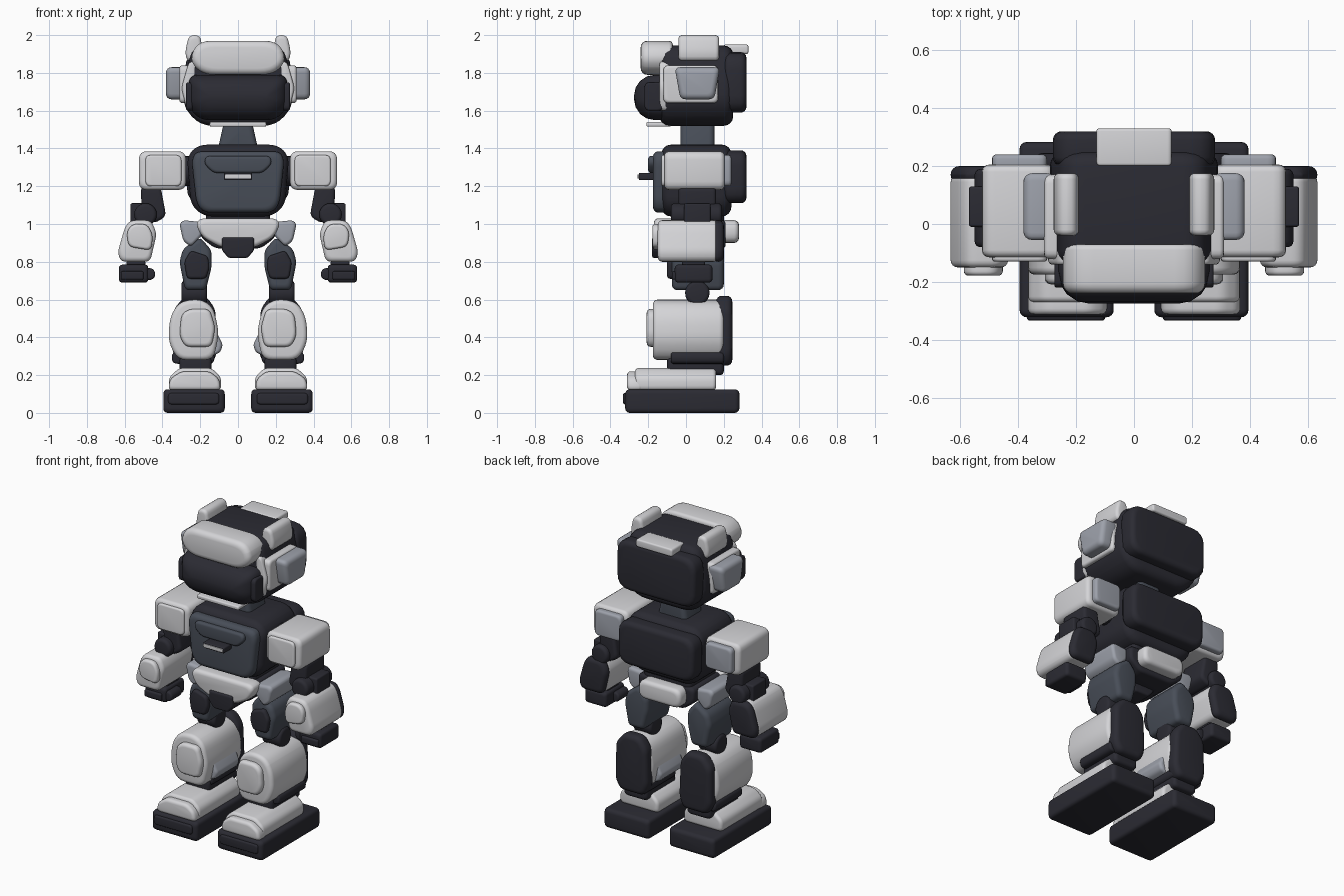
import bpy, bmesh, math
from mathutils import Vector

cube = bpy.data.objects.get("Cube")
if cube:
    bpy.data.objects.remove(cube, do_unlink=True)


def material(name, red, green, blue):
    mat = bpy.data.materials.new(name)
    mat.use_nodes = True
    mat.diffuse_color = (red, green, blue, 1)
    mat.node_tree.nodes["Principled BSDF"].inputs["Base Color"].default_value = (red, green, blue, 1)
    return mat


light = material("light_shell", .66, .66, .68)
grey = material("blue_grey", .34, .36, .41)
slate = material("slate", .065, .076, .098)
dark = material("charcoal", .024, .024, .033)


# Outline helpers
def box(left, right, low, high):
    return [(left, low), (right, low), (right, high), (left, high)]


def centred(half, low, high):
    return box(-half, half, low, high)


def symmetric(points):
    return points + [(-a, b) for a, b in reversed(points)]


def disc(a, b, radius, sides=20):
    turn = math.tau / sides
    return [(a + radius * math.cos(i * turn), b + radius * math.sin(i * turn)) for i in range(sides)]


def rounded(points, radius, steps=4):
    """Replace every corner with a short curve."""
    result = []
    for i, point in enumerate(points):
        corner = Vector(point)
        ends = []
        for other in (points[i - 1], points[(i + 1) % len(points)]):
            edge = Vector(other) - corner
            ends.append(corner + edge.normalized() * min(radius, edge.length * .48))
        for s in range(steps + 1):
            t = s / steps
            result.append(ends[0] * (1 - t) ** 2 + corner * 2 * t * (1 - t) + ends[1] * t * t)
    return result


def slab(name, outline, near, far, mat, corner=.03, bevel=.02, back=None, axis="y", side=1):
    """Extrude a rounded outline along an axis, easing both end caps."""
    pts = rounded(outline, corner) if corner else [Vector(p) for p in outline]
    lo = Vector([min(p[k] for p in pts) for k in (0, 1)])
    hi = Vector([max(p[k] for p in pts) for k in (0, 1)])
    mid, half = (lo + hi) / 2, (hi - lo) / 2
    back = bevel if back is None else back
    steps = 4
    arc = [math.pi / 2 * s / steps for s in range(steps + 1)]
    rings = [(near + bevel * (1 - math.sin(a)), bevel * (1 - math.cos(a))) for a in reversed(arc)]
    rings = rings[::-1]
    rings = [(near + bevel * (1 - math.cos(a)), bevel * (1 - math.sin(a))) for a in arc]
    rings += [(far - back * (1 - math.cos(a)), back * (1 - math.sin(a))) for a in reversed(arc)]
    bm = bmesh.new()
    loops = []
    for depth, inset in rings:
        loop = []
        for p in pts:
            a, b = [mid[k] + (p[k] - mid[k]) * max(half[k] - inset, .002) / half[k] for k in (0, 1)]
            x, y, z = {"y": (a, depth, b), "x": (depth, a, b), "z": (a, b, depth)}[axis]
            loop.append(bm.verts.new((x * side, y, z)))
        loops.append(loop)
    for one, two in zip(loops, loops[1:]):
        for i in range(len(pts)):
            bm.faces.new((one[i - 1], one[i], two[i], two[i - 1]))
    bm.faces.new(loops[0])
    bm.faces.new(loops[-1])
    bmesh.ops.recalc_face_normals(bm, faces=bm.faces)
    mesh = bpy.data.meshes.new(name)
    bm.to_mesh(mesh)
    bm.free()
    mesh.materials.append(mat)
    mesh.shade_smooth()
    mesh.set_sharp_from_angle(angle=math.radians(35))
    obj = bpy.data.objects.new(name, mesh)
    bpy.context.scene.collection.objects.link(obj)
    return obj


def pair(name, *args, **options):
    for label, side in (("left_", 1), ("right_", -1)):
        slab(label + name, *args, side=side, **options)


# Head
skull = symmetric([(.2, 1.52), (.29, 1.62), (.29, 1.74), (.24, 1.945)])
slab("head_core", skull, -.14, .25, dark, corner=.07, bevel=.05)
slab("head_back_plate", centred(.28, 1.59, 1.91), .2, .32, dark, corner=.09, bevel=.03)
slab("head_back_clip", centred(.13, 1.9, 1.95), .2, .33, light, corner=.015, bevel=.01)
brow = symmetric([(.19, 1.79), (.26, 1.87), (.21, 1.97)])
slab("forehead_guard", brow, -.24, -.07, light, corner=.07, bevel=.035, back=.02)
face = symmetric([(.2, 1.55), (.265, 1.62), (.26, 1.79)])
slab("visor", face, -.275, -.08, dark, corner=.05, bevel=.11, back=.01)
slab("chin_guard", centred(.15, 1.515, 1.54), -.21, -.08, light, corner=.01, bevel=.008)
pair("visor_tab", box(-.22, -.12, 1.6, 1.75), .24, .275, dark, bevel=.01, axis="x")
cheek = [(.22, 1.86), (.26, 1.86), (.3, 1.72), (.27, 1.6), (.23, 1.6)]
pair("cheek_guard", cheek, -.14, -.04, light, bevel=.015)
pair("ear_base", box(-.12, .17, 1.64, 1.84), .24, .31, light, bevel=.015, axis="x")
pod = [(-.03, 1.66), (.15, 1.66), (.18, 1.83), (-.06, 1.83)]
pair("ear_pod", pod, .27, .382, grey, bevel=.03, axis="x")
fin = [(.18, 1.87), (.27, 1.86), (.28, 1.91), (.26, 2), (.2, 2)]
pair("head_fin", fin, -.04, .175, light, bevel=.02)

# Neck and torso
neck = symmetric([(.11, 1.38), (.07, 1.56)])
slab("neck", neck, -.03, .15, slate, bevel=.03)
chest = symmetric([(.18, 1.04), (.25, 1.1), (.27, 1.36), (.21, 1.42)])
slab("torso", chest, -.13, .24, dark, corner=.05, bevel=.05)
front = symmetric([(.18, 1.06), (.22, 1.11), (.245, 1.34), (.22, 1.385)])
slab("chest_panel", front, -.175, -.08, slate, corner=.04, bevel=.03)
pocket = symmetric([(.13, 1.27), (.18, 1.32), (.17, 1.36)])
slab("chest_vent", pocket, -.2, -.15, slate, corner=.025, bevel=.015)
slab("chest_latch", centred(.075, 1.232, 1.27), -.25, -.15, dark, corner=.01, bevel=.006)
slab("latch_light", centred(.07, 1.24, 1.262), -.256, -.249, light, corner=.006, bevel=.002)
slab("backpack", centred(.27, 1.11, 1.39), .2, .32, dark, corner=.08, bevel=.03)
slab("waist", centred(.17, .98, 1.09), -.08, .2, dark, bevel=.03)

# Pelvis
slab("pelvis_core", symmetric([(.12, .87), (.2, .93), (.2, 1.02)]), -.1, .21, dark)
belt = symmetric([(.09, .875), (.19, .93), (.225, 1), (.2, 1.03)])
slab("front_belt", belt, -.17, -.06, light, corner=.035, bevel=.025)
crotch = symmetric([(.05, .82), (.085, .86), (.085, .93)])
slab("crotch_guard", crotch, -.18, .08, dark, corner=.012, bevel=.012)
slab("rear_belt", centred(.15, .9, 1.02), .18, .28, light, corner=.05, bevel=.025)
hip = [(.19, .94), (.25, .88), (.29, .91), (.31, 1), (.29, 1.02), (.19, 1.01)]
pair("hip_guard", hip, -.1, .17, grey, corner=.02, bevel=.02)

# Arms
pair("shoulder_joint", disc(.06, 1.28, .08), .22, .34, dark, corner=0, axis="x")
pair("shoulder_guard", box(.275, .525, 1.18, 1.385), -.115, .205, light, corner=.045, bevel=.025)
pair("shoulder_rear_plate", box(.3, .49, 1.2, 1.365), .18, .24, grey, bevel=.015)
pair("shoulder_front_plate", box(.3, .49, 1.2, 1.365), -.13, -.1, light, bevel=.01)
arm = [(.38, 1.04), (.45, 1), (.51, 1.08), (.515, 1.2), (.41, 1.2)]
pair("upper_arm", arm, -.04, .16, dark)
pair("elbow_joint", disc(.49, 1.05, .06), -.08, .19, dark, corner=0)
pair("elbow_cap", box(.47, .57, 1, 1.11), -.01, .13, dark, corner=.01, bevel=.01)
cuff = [(.465, .8), (.62, .8), (.637, .85), (.6, .98), (.57, 1.02), (.46, 1.02), (.43, .95)]
pair("forearm", cuff, -.15, .17, light, corner=.03, bevel=.025)
plate = [(.46, .86), (.58, .88), (.59, .96), (.56, 1), (.48, 1), (.45, .94)]
pair("forearm_front_plate", plate, -.178, -.13, light, bevel=.015)
pair("forearm_rear_plate", cuff, .14, .2, dark, bevel=.03)
pair("wrist", box(.49, .59, .76, .82), -.02, .1, dark, bevel=.01)
pair("hand", box(.475, .63, .69, .785), -.06, .14, dark, corner=.02, bevel=.02)
pair("hand_plate", box(.5, .62, .705, .75), -.075, -.03, dark, corner=.01, bevel=.01)
pair("thumb", disc(.47, .735, .032), -.05, .06, dark, corner=0, bevel=.012)

# Legs
thigh = [(.17, .65), (.28, .65), (.31, .8), (.29, .87), (.2, .93), (.14, .86), (.14, .77)]
pair("thigh", thigh, -.075, .2, slate, corner=.025, bevel=.03)
guard = [(.17, .71), (.27, .71), (.285, .8), (.25, .86), (.16, .83), (.15, .77)]
pair("thigh_plate", guard, -.1, -.05, dark, corner=.02, bevel=.015)
pair("knee_joint", disc(.06, .635, .065), .165, .3, dark, corner=0, axis="x")
shin = [(.13, .28), (.32, .28), (.37, .38), (.36, .51), (.31, .59), (.2, .605), (.13, .56), (.1, .42)]
pair("shin", shin, -.175, .2, light, corner=.05, bevel=.025)
shield = [(.14, .35), (.28, .35), (.31, .41), (.3, .52), (.26, .55), (.15, .55), (.12, .45)]
pair("shin_plate", shield, -.208, -.15, light, bevel=.02)
calf = [(.14, .25), (.31, .25), (.345, .31), (.34, .55), (.28, .62), (.17, .62), (.12, .55), (.11, .32)]
pair("calf_plate", calf, .16, .245, dark, bevel=.03)
pair("shin_base", box(.125, .35, .26, .325), -.08, .2, dark, bevel=.012)
wing = [(.14, .43), (.115, .43), (.08, .36), (.095, .32), (.14, .3)]
pair("inner_shin_panel", wing, -.1, .14, grey, corner=.015, bevel=.02)

# Feet
pair("ankle", box(.14, .31, .2, .3), -.1, .2, dark)
upper = [(.09, .12), (.365, .12), (.365, .19), (.31, .238), (.14, .238), (.09, .19)]
pair("foot_shell", upper, -.27, .16, light, corner=.025, bevel=.02)
toe = [(.09, .12), (.37, .12), (.36, .18), (.3, .22), (.15, .22), (.1, .18)]
pair("toe_cap", toe, -.312, -.23, light, corner=.025, bevel=.02)
pair("sole", box(.07, .395, 0, .125), -.322, .283, dark, corner=.025, bevel=.025)
pair("toe_bumper", box(.1, .37, .045, .105), -.333, -.3, dark, corner=.02, bevel=.01)
